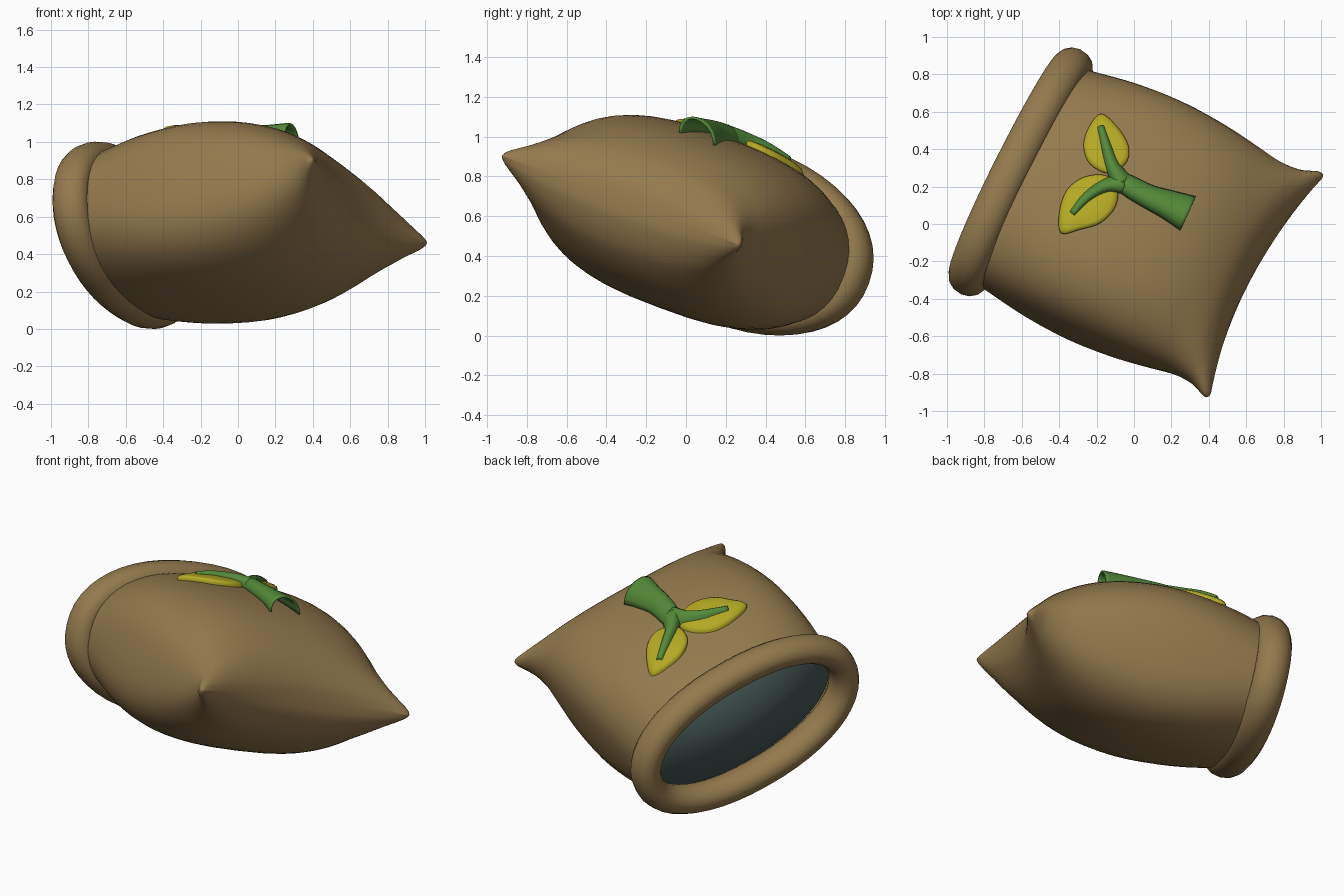
import bpy, bmesh, math
from mathutils import Vector
from mathutils.bvhtree import BVHTree

if "Cube" in bpy.data.objects:
    bpy.data.objects.remove(bpy.data.objects["Cube"])

# Sack frame: U runs mouth -> bottom, W across, N out of the upper cloth
W = Vector((.437, .845, -.317)).normalized()
U = Vector((.903, -.409, .127))
U = (U - W * U.dot(W)).normalized()
N = U.cross(W)
C = Vector((-.003, -.003, .58))


def material(name, rgb):
    m = bpy.data.materials.new(name)
    m.diffuse_color = (*rgb, 1)
    m.use_nodes = True
    m.node_tree.nodes["Principled BSDF"].inputs["Base Color"].default_value = m.diffuse_color
    return m


BROWN = material("brown cloth", (.296, .195, .076))
TEAL = material("dark teal filling", (.062, .100, .094))
GREEN = material("stem green", (.089, .254, .042))
YELLOW = material("leaf yellow", (.456, .395, .018))


def make(name, verts, faces, mat, angle=60):
    bm = bmesh.new()
    vs = [bm.verts.new(v) for v in verts]
    for f in faces:
        bm.faces.new([vs[i] for i in f])
    bmesh.ops.remove_doubles(bm, verts=bm.verts, dist=.0005)
    bm.normal_update()
    me = bpy.data.meshes.new(name)
    bm.to_mesh(me)
    bm.free()
    me.materials.append(mat)
    ob = bpy.data.objects.new(name, me)
    bpy.context.collection.objects.link(ob)
    bpy.ops.object.select_all(action='DESELECT')
    ob.select_set(True)
    bpy.context.view_layer.objects.active = ob
    bpy.ops.object.shade_smooth_by_angle(angle=math.radians(angle))
    return ob


def smooth(pts, steps, closed=False):
    """Catmull-Rom interpolation of tuples."""
    n = len(pts)
    out = []
    for i in range(n if closed else n - 1):
        q = [pts[(i + k) % n] if closed else pts[min(max(i + k, 0), n - 1)]
             for k in (-1, 0, 1, 2)]
        for s in range(steps):
            t = s / steps
            out.append(tuple(.5 * (2 * b + (c - a) * t + (2 * a - 5 * b + 4 * c - d) * t * t
                                   + (3 * b - a - 3 * c + d) * t ** 3)
                             for a, b, c, d in zip(*q)))
    if not closed:
        out.append(tuple(pts[-1]))
    return out


def grid_faces(rows, cols, wrap_r=False, wrap_c=False):
    return [(r * cols + c, r * cols + (c + 1) % cols,
             (r + 1) % rows * cols + (c + 1) % cols, (r + 1) % rows * cols + c)
            for r in range(rows if wrap_r else rows - 1)
            for c in range(cols if wrap_c else cols - 1)]


SEG = 48


def oval(k, p):
    """Unit superellipse point number k."""
    t = 2 * math.pi * k / SEG
    c, s = math.cos(t), math.sin(t)
    return (math.copysign(abs(c) ** (2 / p), c) if abs(c) > 1e-6 else 0,
            math.copysign(abs(s) ** (2 / p), s) if abs(s) > 1e-6 else 0)


# Stations along the sack: position, half width, half thickness, squareness
STATIONS = [(-.66, .65, .395, 2.2), (-.5, .67, .43, 2.4), (-.3, .69, .45, 2.75),
            (-.05, .70, .46, 2.9), (.2, .69, .435, 2.8), (.4, .67, .385, 2.6),
            (.55, .655, .32, 2.4), (.66, .665, .25, 2.3), (.72, .69, .19, 2.2),
            (.76, .71, .13, 2.2), (.785, .705, .07, 2.2), (.79, .68, 0, 2.2)]
rings = smooth(STATIONS, 3)
verts = []
for s, a, b, p in rings:
    bow = .095 * max(0, (s - .1) / .68) ** 1.5
    for k in range(SEG):
        w, n = oval(k, p)
        verts.append(C + U * (s - bow * (1 - w * w)) + W * a * w + N * max(b, 0) * n)
body = make("sack_body", verts, grid_faces(len(rings), SEG, wrap_c=True), BROWN, 80)

# Rolled rim around the mouth
MOUTH = C + N * .008
verts = []
for i in range(SEG):
    w, n = oval(i, 2.15)
    for j in range(14):
        q = 2 * math.pi * j / 14
        r = .083 * math.cos(q)
        verts.append(MOUTH + U * (-.67 + .1 * math.sin(q)) + W * (.665 + r) * w
                     + N * (.375 + r) * n)
make("rolled_rim", verts, grid_faces(SEG, 14, True, True), BROWN)

# Bulging filling inside the mouth
verts = []
for r in (1, .92, .8, .6, .4, .2, 0):
    for k in range(SEG):
        w, n = oval(k, 2.15)
        verts.append(MOUTH - U * (.56 + .16 * (1 - r * r)) + W * .63 * r * w + N * .35 * r * n)
me = make("sack_filling", verts, grid_faces(7, SEG, wrap_c=True), TEAL).data
if me.polygons[0].normal.dot(U) > 0:
    me.flip_normals()

# Height of the upper cloth, used to lay the sprout on it
tree = BVHTree.FromPolygons([v.co.copy() for v in body.data.vertices],
                            [tuple(f.vertices) for f in body.data.polygons])


def top(x, y):
    return tree.ray_cast(Vector((x, y, 5)), Vector((0, 0, -1)))[0].z


def leaf(name, outline):
    edge = smooth(outline, 4, True)
    n = len(edge)
    cx, cy = (sum(p[k] for p in edge) / n for k in (0, 1))
    levels = [(1, -.015), (1, .012), (.95, .024), (.8, .031), (.4, .035), (0, .036)]
    verts = []
    for r, h in levels:
        for x, y in edge:
            px, py = cx + (x - cx) * r, cy + (y - cy) * r
            verts.append(Vector((px, py, top(px, py) + h)))
    last = (len(levels) - 2) * n
    faces = grid_faces(len(levels) - 1, n, wrap_c=True)
    faces += [(last + i, last + (i + 1) % n, last + n) for i in range(n)]
    make(name, verts[:last + n + 1], [f[::-1] for f in faces], YELLOW)


leaf("leaf_back", [(-.175, .59), (-.09, .52), (-.03, .42), (-.04, .33), (-.13, .27),
                   (-.235, .32), (-.27, .42), (-.24, .52)])
leaf("leaf_front", [(-.39, -.05), (-.40, .06), (-.36, .18), (-.27, .25), (-.15, .26),
                    (-.09, .19), (-.10, .09), (-.18, .005), (-.29, -.03)])


def stalk(name, path):
    """Arched strip: x, y, half width, height above the cloth."""
    pts = smooth(path, 4)
    cols = 11
    verts = []
    for i, (x, y, w, h) in enumerate(pts):
        a, b = pts[max(i - 1, 0)], pts[min(i + 1, len(pts) - 1)]
        d = Vector((b[0] - a[0], b[1] - a[1])).normalized()
        for k in range(cols):
            t = math.pi * k / (cols - 1)
            px, py = x - d.y * w * math.cos(t), y + d.x * w * math.cos(t)
            verts.append(Vector((px, py, top(px, py) - .01 + (h + .01) * math.sin(t) ** .8)))
    ob = make(name, verts, [f[::-1] for f in grid_faces(len(pts), cols)], GREEN)
    mod = ob.modifiers.new("thickness", 'SOLIDIFY')
    mod.thickness = .012
    mod.offset = -1


stalk("stem", [(.29, .055, .09, .095), (.19, .1, .07, .075), (.08, .145, .054, .064),
               (-.03, .205, .047, .056), (-.1, .25, .03, .05)])
stalk("stem_branch_back", [(-.06, .22, .045, .055), (-.115, .31, .028, .055),
                           (-.15, .42, .019, .05), (-.178, .52, .01, .036)])
stalk("stem_branch_front", [(-.05, .215, .045, .055), (-.15, .205, .028, .055),
                            (-.25, .145, .019, .05), (-.33, .055, .01, .036)])
